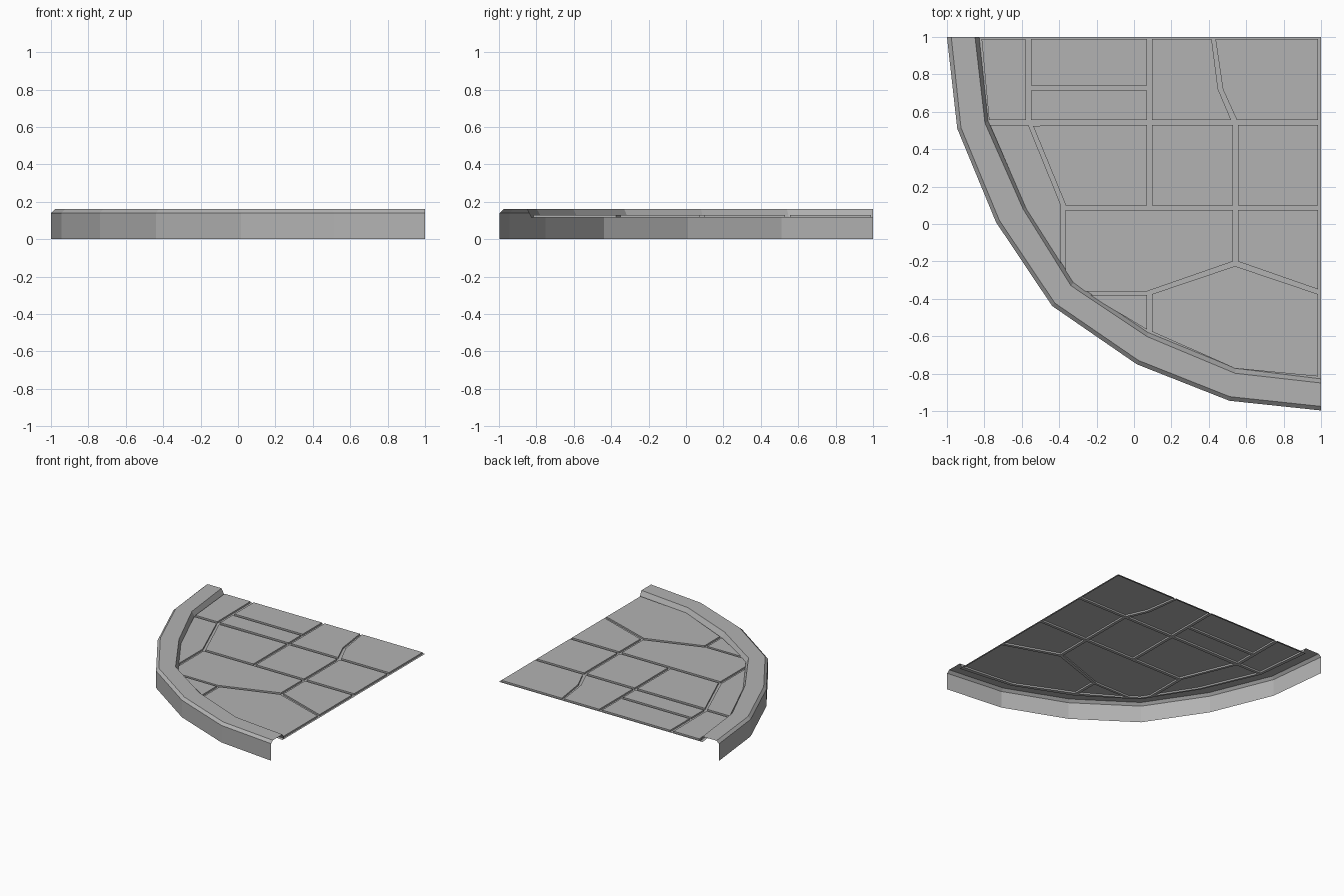
import bpy, bmesh
from mathutils import Vector

cube = bpy.data.objects.get("Cube")
if cube:
    bpy.data.objects.remove(cube)

stone = bpy.data.materials.new("grey_stone")
stone.use_nodes = True
stone.diffuse_color = (0.45, 0.45, 0.45, 1)
stone.node_tree.nodes["Principled BSDF"].inputs["Base Color"].default_value = stone.diffuse_color

GROOVE_Z, SLAB_Z = 0.115, 0.128


def finish(name, bm):
    mesh = bpy.data.meshes.new(name)
    bm.to_mesh(mesh)
    bm.free()
    mesh.materials.append(stone)
    obj = bpy.data.objects.new(name, mesh)
    bpy.context.collection.objects.link(obj)
    return obj


def ring(bm, path, z):
    return [bm.verts.new((x, y, z)) for x, y in path]


# Curved kerb: outer wall, bevel, flat top and sloped inner lip, open underneath
outer = [(-1, 1), (-.945, .51), (-.738, .01), (-.438, -.438), (.015, -.75), (.51, -.945), (1, -.997)]
bevel = [(-.977, 1), (-.925, .515), (-.72, .02), (-.423, -.423), (.025, -.73), (.512, -.923), (1, -.975)]
inner = [(-.85, 1), (-.797, .54), (-.593, .08), (-.337, -.33), (.07, -.602), (.54, -.798), (1, -.85)]
lip = [(-.828, 1), (-.78, .55), (-.576, .09), (-.322, -.312), (.075, -.58), (.545, -.772), (1, -.828)]
bm = bmesh.new()
rows = [ring(bm, p, z) for p, z in ((outer, 0), (outer, .14), (bevel, .16), (inner, .16), (lip, GROOVE_Z + .002))]
for low, high in zip(rows, rows[1:]):
    for i in range(len(low) - 1):
        bm.faces.new((low[i], low[i + 1], high[i + 1], high[i]))
finish("kerb", bm)

# Paving slab outlines
L, R, S, E, B = .07, .095, .53, .555, .99   # shared joint lines
F = .985                                    # slab edge at the right border
slabs = [
    [(-.815, B), (-.775, E), (-.577, E), (-.58, B)],
    [(-.55, B), (-.55, .74), (L, .74), (L, B)],
    [(-.55, .715), (-.55, E), (L, E), (L, .715)],
    [(R, B), (R, E), (.52, E), (.45, .72), (.415, B)],
    [(.435, B), (.475, .72), (.55, E), (F, E), (F, B)],
    [(E, S), (E, .1), (F, .1), (F, S)],
    [(R, S), (R, .1), (S, .1), (S, S)],
    [(-.54, .525), (-.365, .1), (L, .1), (L, S)],
    [(-.77, S), (-.575, .08), (-.39, -.21), (-.39, .1), (-.565, S)],
    [(-.365, .075), (-.365, -.25), (-.325, -.312), (-.26, -.36), (L, -.36), (S, -.2), (S, .075)],
    [(E, .075), (E, -.2), (F, -.35), (F, .075)],
    [(R, -.375), (R, -.575), (.54, -.772), (F, -.815), (F, -.375), (.54, -.225)],
    [(-.24, -.38), (L, -.565), (L, -.38)],
]

# Floor sheet: sunken joints filled between slab outlines, slabs raised above
bm = bmesh.new()
edges, loops = [], []
for path in [inner + [(1, 1)]] + slabs:
    verts = ring(bm, path, GROOVE_Z)
    loops.append(verts)
    edges += [bm.edges.new((a, b)) for a, b in zip(verts, verts[1:] + verts[:1])]
bmesh.ops.triangle_fill(bm, edges=edges, use_beauty=True, normal=Vector((0, 0, 1)))
for base, path in zip(loops[1:], slabs):
    top = ring(bm, path, SLAB_Z)
    bm.faces.new(top)
    for i in range(len(base)):
        j = (i + 1) % len(base)
        bm.faces.new((base[i], base[j], top[j], top[i]))
for face in bm.faces:
    face.normal_update()
    if face.normal.z < -.5:
        face.normal_flip()
finish("paved_floor", bm)
